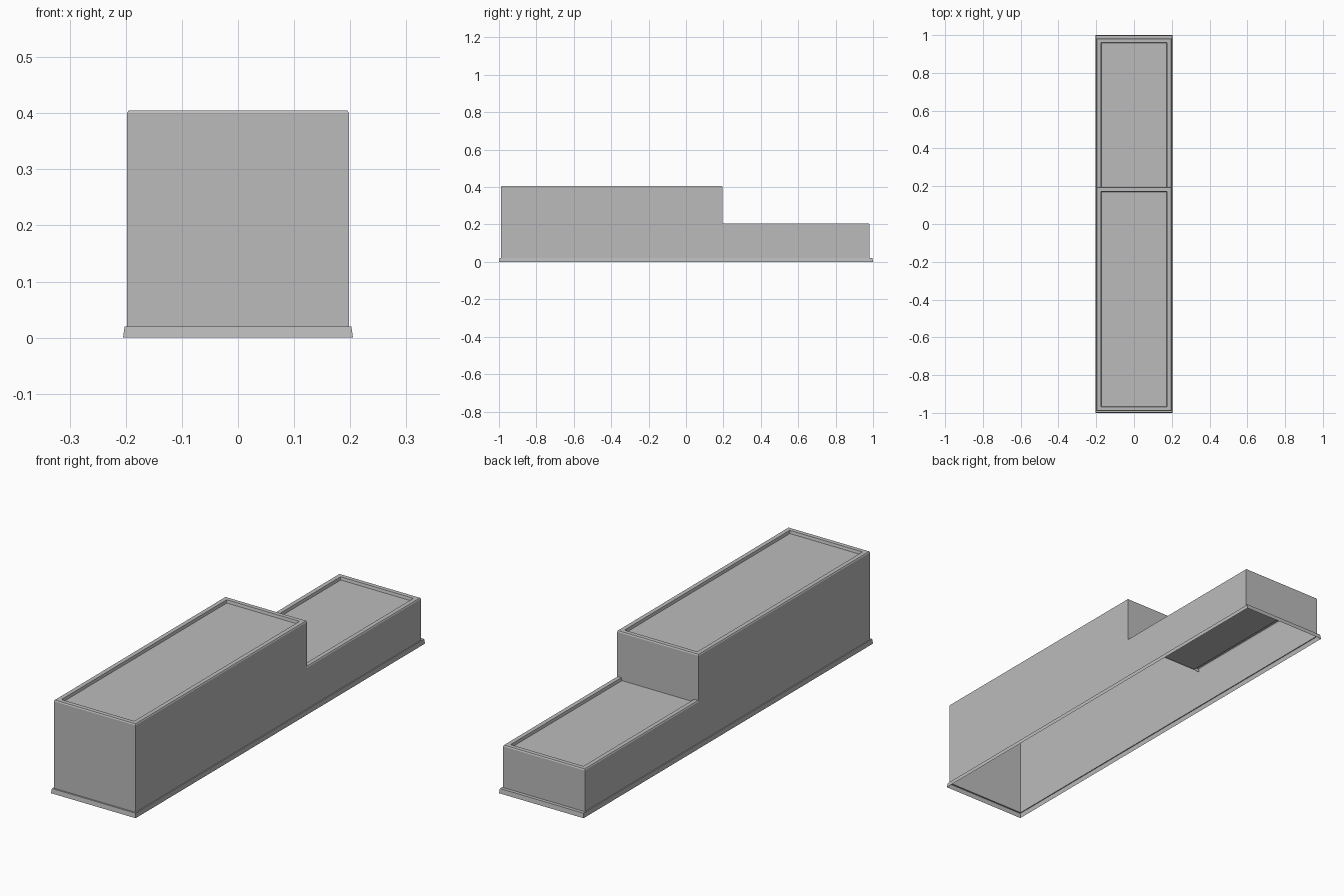
import bpy
import bmesh

cube = bpy.data.objects.get("Cube")
if cube:
    bpy.data.objects.remove(cube, do_unlink=True)

grey = bpy.data.materials.new("plain_grey")
grey.use_nodes = True
colour = (0.5, 0.5, 0.5, 1)
grey.diffuse_color = colour
grey.node_tree.nodes["Principled BSDF"].inputs["Base Color"].default_value = colour

FRONT, BACK = 0, 2          # side numbers of a rectangular ring
HALF, Y_FRONT, Y_STEP, Y_BACK = 0.198, -0.99, 0.195, 0.982
Z_SKIRT, Z_JOIN = 0.02, 0.19


def add_rings(bm, rings, skip=lambda level, side: False, cap=False):
    """Join stacked rectangles (half width, y start, y end, z) with flat faces."""
    loops = [[bm.verts.new(p) for p in
              ((-h, a, z), (h, a, z), (h, b, z), (-h, b, z))]
             for h, a, b, z in rings]
    for level, (low, high) in enumerate(zip(loops, loops[1:])):
        for i in range(4):
            if not skip(level, i):
                j = (i + 1) % 4
                bm.faces.new((low[i], low[j], high[j], high[i]))
    if cap:
        bm.faces.new(loops[-1])


def section(y0, y1, top, open_front):
    """Walls, chamfered rim and sunken roof panel of one box section."""
    def ring(inset, z):
        return (HALF - inset, y0 if open_front else y0 + inset, y1 - inset, z)
    return [ring(0, Z_SKIRT), ring(0, Z_JOIN), ring(0, top - 0.005),
            ring(0.003, top), ring(0.022, top), ring(0.025, top - 0.012)]


def finish(bm, name):
    bmesh.ops.remove_doubles(bm, verts=bm.verts, dist=0.0005)
    mesh = bpy.data.meshes.new(name)
    bm.to_mesh(mesh)
    bm.free()
    mesh.materials.append(grey)
    obj = bpy.data.objects.new(name, mesh)
    bpy.context.collection.objects.link(obj)


# Hollow stepped body: tall front section and low rear section
body = bmesh.new()
add_rings(body, section(Y_FRONT, Y_STEP, 0.405, False),
          lambda level, side: level == 0 and side == BACK, cap=True)
add_rings(body, section(Y_STEP, Y_BACK, 0.205, True),
          lambda level, side: side == FRONT, cap=True)
finish(body, "stepped_body")

# Flared skirt around the open bottom
skirt = bmesh.new()
add_rings(skirt, [(0.205, -1, 1, 0), (0.202, -0.997, 0.997, Z_SKIRT),
                  (HALF, Y_FRONT, Y_BACK, Z_SKIRT)])
finish(skirt, "base_skirt")
